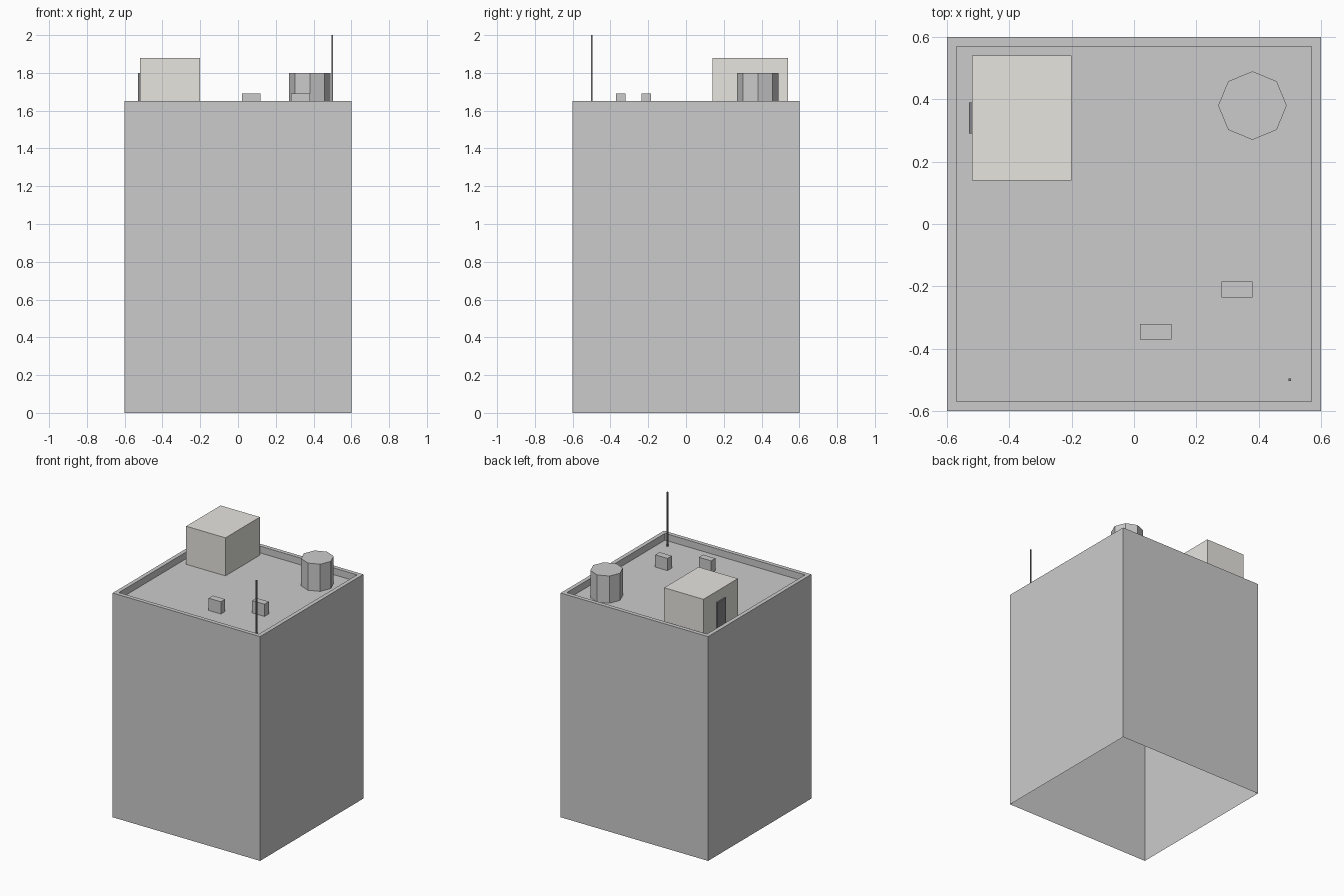
import bpy, bmesh
from mathutils import Matrix, Vector

if "Cube" in bpy.data.objects:
    bpy.data.objects.remove(bpy.data.objects["Cube"])

ROOF = 1.60


def material(name, color):
    m = bpy.data.materials.new(name)
    m.diffuse_color = (*color, 1)
    m.use_nodes = True
    m.node_tree.nodes["Principled BSDF"].inputs["Base Color"].default_value = m.diffuse_color
    return m


def add_object(name, bm, mat=None):
    mesh = bpy.data.meshes.new(name)
    bm.to_mesh(mesh)
    bm.free()
    obj = bpy.data.objects.new(name, mesh)
    bpy.context.collection.objects.link(obj)
    if mat:
        mesh.materials.append(mat)
    return obj


def box_mesh(lo, hi):
    lo, hi = Vector(lo), Vector(hi)
    bm = bmesh.new()
    mat = Matrix.Translation((lo + hi) / 2) @ Matrix.Diagonal((*(hi - lo), 1))
    bmesh.ops.create_cube(bm, size=1, matrix=mat)
    bm.normal_update()
    return bm


def box(name, lo, hi, mat=None):
    return add_object(name, box_mesh(lo, hi), mat)


beige = material("pale_concrete", (0.79, 0.78, 0.74))
dark = material("dark_metal", (0.24, 0.24, 0.26))

# Building shell: open underneath, roof sunk behind a thin parapet
bm = box_mesh((-0.6, -0.6, 0), (0.6, 0.6, 1.65))
bottom = [f for f in bm.faces if f.normal.z < -0.9]
bmesh.ops.delete(bm, geom=bottom, context='FACES_ONLY')
roof = next(f for f in bm.faces if f.normal.z > 0.9)
bmesh.ops.inset_region(bm, faces=[roof], thickness=0.03, use_even_offset=True)
roof = min((f for f in bm.faces if f.normal.z > 0.9),
           key=lambda f: f.calc_center_median().xy.length)
inner = bmesh.ops.extrude_face_region(bm, geom=[roof])["geom"]
bmesh.ops.translate(bm, vec=(0, 0, ROOF - 1.65),
                    verts=[v for v in inner if isinstance(v, bmesh.types.BMVert)])
if roof.is_valid and abs(roof.calc_center_median().z - 1.65) < 1e-4:
    bmesh.ops.delete(bm, geom=[roof], context='FACES_ONLY')
add_object("building_shell", bm)

# Stair house with its door
box("stair_house", (-0.52, 0.14, ROOF), (-0.20, 0.54, 1.88), beige)
box("stair_door", (-0.53, 0.29, ROOF), (-0.52, 0.39, 1.80), dark)

# Eight-sided water tank
bm = bmesh.new()
bmesh.ops.create_cone(bm, cap_ends=True, segments=8, radius1=0.11, radius2=0.11,
                      depth=0.20, matrix=Matrix.Translation((0.38, 0.38, ROOF + 0.10)))
add_object("water_tank", bm)

# Rooftop vent units
for i, (x, y) in enumerate([(0.07, -0.345), (0.33, -0.21)], 1):
    box(f"vent_unit_{i}", (x - 0.05, y - 0.025, ROOF), (x + 0.05, y + 0.025, 1.69))

# Antenna mast
box("antenna", (0.496, -0.504, ROOF), (0.504, -0.496, 2.0), dark)
